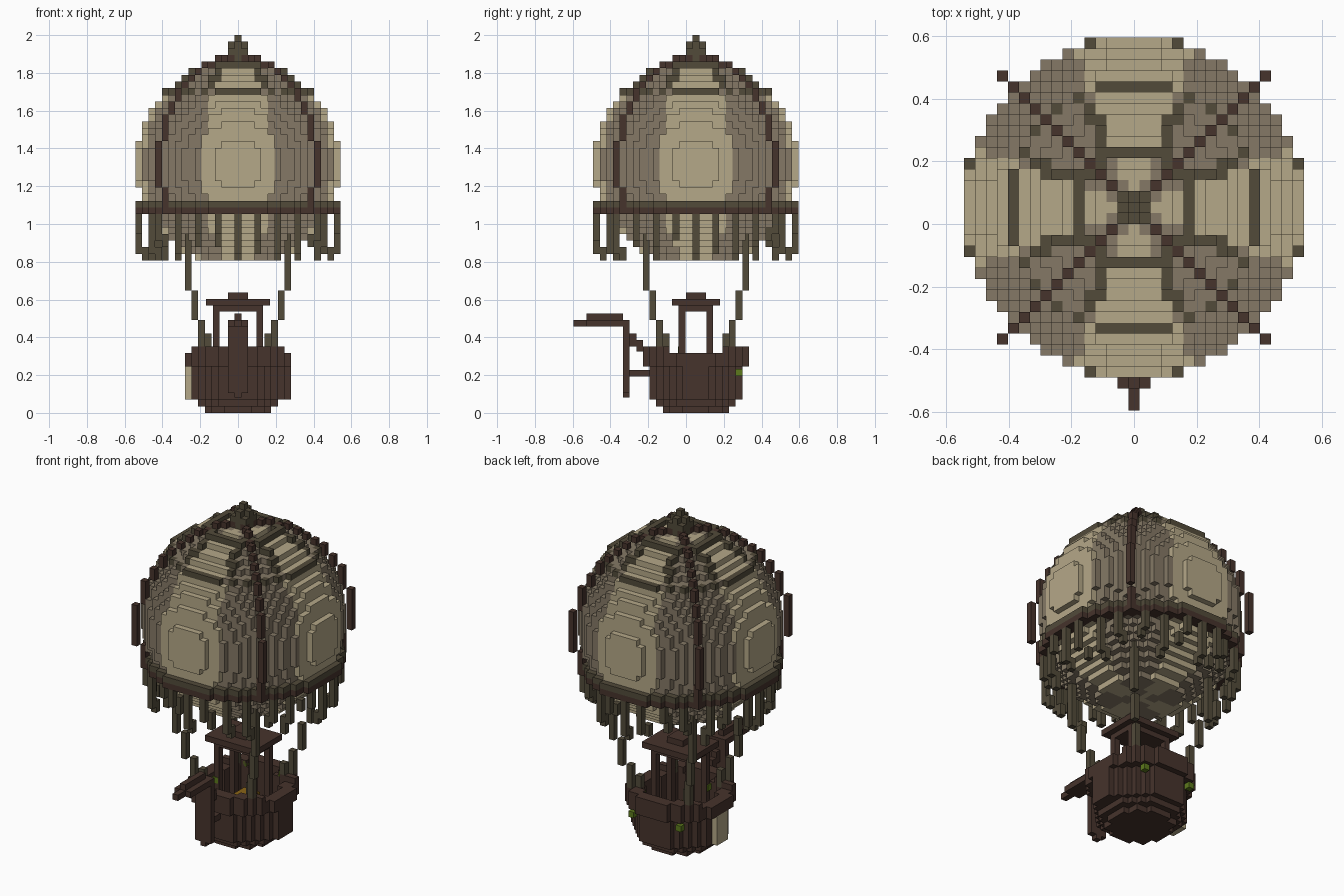
import bpy, bmesh, math, random
from mathutils import Matrix, Vector

random.seed(4)
if "Cube" in bpy.data.objects:
    bpy.data.objects.remove(bpy.data.objects["Cube"])

V = 2 / 57            # block size
Y0 = 1.5              # balloon axis offset in blocks
MID = 37              # block level of the envelope's equator


def material(name, rgb):
    m = bpy.data.materials.new(name)
    m.use_nodes = True
    m.diffuse_color = (*rgb, 1)
    m.node_tree.nodes["Principled BSDF"].inputs["Base Color"].default_value = (*rgb, 1)
    return m


CREAM = material("cream cloth", (0.462, 0.392, 0.246))
TAUPE = material("taupe cloth", (0.235, 0.191, 0.133))
OLIVE = material("olive rope", (0.084, 0.070, 0.042))
BROWN = material("dark brown wood", (0.061, 0.033, 0.025))
GREEN = material("moss green", (0.110, 0.195, 0.012))
GOLD = material("gold straw", (0.254, 0.127, 0.008))


def finish(name, bm, mats):
    me = bpy.data.meshes.new(name)
    bm.to_mesh(me)
    bm.free()
    for m in mats:
        me.materials.append(m)
    ob = bpy.data.objects.new(name, me)
    bpy.context.collection.objects.link(ob)
    return ob


def blocks(name, cells, mats, shift=0.0):
    """Skin a set of unit cells; cells maps (i, j, k) to a material index."""
    bm = bmesh.new()
    verts = {}

    def vert(p):
        if p not in verts:
            verts[p] = bm.verts.new(((p[0] - .5 + shift) * V,
                                     (p[1] - .5 + shift + Y0) * V, p[2] * V))
        return verts[p]

    for c, mi in cells.items():
        for a in range(3):
            for s in (0, 1):
                n = list(c)
                n[a] += 2 * s - 1
                if tuple(n) in cells:
                    continue
                loop = []
                for u, w in ((0, 0), (1, 0), (1, 1), (0, 1)):
                    p = list(c)
                    p[a] += s
                    p[(a + 1) % 3] += u
                    p[(a + 2) % 3] += w
                    loop.append(vert(tuple(p)))
                f = bm.faces.new(loop if s else loop[::-1])
                f.material_index = mi
    return finish(name, bm, mats)


def boxes(name, mat, specs):
    """Boxes given in block units as x0, x1, y0, y1, z0, z1."""
    bm = bmesh.new()
    for x0, x1, y0, y1, z0, z1 in specs:
        centre = Vector(((x0 + x1) / 2, (y0 + y1) / 2 + Y0, (z0 + z1) / 2)) * V
        size = Matrix.Diagonal(((x1 - x0) * V, (y1 - y0) * V, (z1 - z0) * V, 1))
        bmesh.ops.create_cube(bm, size=1, matrix=Matrix.Translation(centre) @ size)
    return finish(name, bm, [mat])


def off_axis(i, j):
    """Angle in degrees from the nearest of the four main directions."""
    return math.degrees(math.atan2(min(abs(i), abs(j)), max(abs(i), abs(j))))


def disc(r_out, r_in, levels, shift=0.0, keep=lambda i, j: True):
    """Cells of a round ring between two radii."""
    n = int(r_out) + 2
    return {(i, j, k): 0 for k in levels for i in range(-n, n) for j in range(-n, n)
            if r_in ** 2 <= (i + shift) ** 2 + (j + shift) ** 2 <= r_out ** 2
            and keep(i + shift, j + shift)}


# Envelope: stepped ball with four cream panels and taupe between them
envelope = {(i, j, k): 0 if off_axis(i, j) <= 20 else 1
            for k in range(23, 53) for i in range(-15, 16) for j in range(-15, 16)
            if i * i + j * j + (k - MID) ** 2 <= 240}
blocks("envelope", envelope, [CREAM, TAUPE])

# Four ribs on the diagonals, from the belt to the crown
ribs = {}


def rib_step(k):
    return round(math.sqrt(max(0, 16.7 ** 2 - (k - MID) ** 2) / 2))


for k in range(31, 54):
    n = rib_step(k)
    inner = rib_step(k + 1) + 1 if k < 53 else 1
    for m in range(min(n, inner) if k > MID else n, n + 1):
        for sx in (-1, 1):
            for sy in (-1, 1):
                ribs[(sx * m, sy * m, k)] = 0
blocks("diagonal_ribs", ribs, [BROWN])

# Belt, upper rope rings and crown
blocks("belt_lower", disc(15.6, 13.6, [30]), [BROWN])
blocks("belt_upper", disc(15.6, 13.6, [31]), [OLIVE])
blocks("upper_rope_ring", disc(11.6, 10.45, [48]), [OLIVE])
blocks("crown_rope_ring", disc(5.9, 4.6, [52]), [OLIVE])
boxes("crown_spire", OLIVE, [(-1.5, 1.5, -1.5, 1.5, 53, 55), (-.5, .5, -1.5, 1.5, 55, 56),
                             (-1.5, 1.5, -.5, .5, 55, 56), (-.5, .5, -.5, .5, 56, 57)])

# Rope net beside the cream panels on the cap
net = {}
for i in range(-11, 12):
    for j in range(-11, 12):
        r2 = i * i + j * j
        if 5.5 ** 2 < r2 < 10.6 ** 2 and 20 < off_axis(i, j) < 29:
            net[(i, j, MID + int(math.sqrt(240 - r2)) + 1)] = 0
blocks("cap_net", net, [OLIVE])

# Ragged tassels under the belt, hooking inwards at the bottom
tassels = {}
for t in range(28):
    a = 2 * math.pi * t / 28
    i, j = round(14.9 * math.cos(a)), round(14.9 * math.sin(a))
    low = 30 - (6 if t % 7 == 0 else random.choice((3, 4, 5, 6)))
    for k in range(low, 30):
        tassels[(i, j, k)] = 0
    i2, j2 = round(13.8 * math.cos(a)), round(13.8 * math.sin(a))
    for k in range(max(23, low - random.choice((1, 2))), low + 1):
        tassels[(i2, j2, k)] = 0
blocks("belt_tassels", tassels, [OLIVE])

# Four stepped ropes from the envelope down to the basket
ropes = []
for sx in (-1, 1):
    for sy in (-1, 1):
        for c, z0, z1 in ((7.5, 18.5, 27), (6.5, 14, 18.5), (5.5, 10, 14), (4.5, 9, 12)):
            x, y = sx * c, sy * c
            ropes.append((x - .5, x + .5, y - .5, y + .5, z0, z1))
boxes("hanging_ropes", OLIVE, ropes)

# Basket: stepped round tub, rim and rails left open at the sides
tub = disc(5.1, 0, [0], .5)
tub.update(disc(6.1, 0, [1], .5))
tub.update(disc(7.1, 0, [2, 3], .5))
tub.update(disc(7.1, 5.9, range(4, 9), .5))
tub.update(disc(8.1, 7.0, [7, 8], .5))
tub.update(disc(8.1, 6.2, [9], .5, lambda x, y: abs(y) > 4))
blocks("basket", tub, [BROWN], .5)
boxes("left_side_panel", BROWN, [(6.5, 8, -2, 2, 2, 9)])
boxes("right_side_panel", CREAM, [(-8, -6.5, -1.5, 1.5, 2, 7)])

# Straw heap inside
boxes("straw_heap", GOLD, [(-3, 2, -3, 2, 4, 5.5), (-2, 1, -1, 3, 5.5, 6.5)])

# Cabin frame and roof
posts = [(sx * 3.3 - .5, sx * 3.3 + .5, sy * 2.1 - .5, sy * 2.1 + .5, 4, 16)
         for sx in (-1, 1) for sy in (-1, 1)]
boxes("cabin_posts", BROWN, posts)
boxes("cabin_roof", BROWN, [(-3.8, 3.8, -2.6, 2.6, 15.3, 16.2),
                            (-4.8, 4.8, -3.6, 3.6, 16.2, 17.2),
                            (-1.5, 1.5, -1.5, 1.5, 17.2, 18.2)])

# Bow: stem board, pointed spar and braces at the front
boxes("bow_stem", BROWN, [(-1.5, 1.5, -11, -10, 3, 13), (-.5, .5, -11, -10, 2.3, 3)])
boxes("bow_spar", BROWN, [(-1.5, 1.5, -16.5, -10, 13, 14), (-.5, .5, -18.5, -16.5, 13, 14),
                          (-.5, .5, -16.5, -11, 14, 15)])
boxes("bow_braces", BROWN, [(-.5, .5, -10, -9, 10, 12), (-.5, .5, -9, -8, 9.3, 11),
                            (-.5, .5, -8, -7, 7.5, 10), (-.5, .5, -10, -6.5, 5.5, 6.5)])

# Moss tufts on the rails and the back wall
boxes("moss_tufts", GREEN, [(x - .5, x + .5, y - .5, y + .5, z, z + 1) for x, y, z in
                            ((-3.5, -2.2, 9), (3.5, 5.5, 9), (-3.5, 5.5, 9),
                             (-4.5, 6.5, 5.6), (4.5, 6.5, 5.6))])
